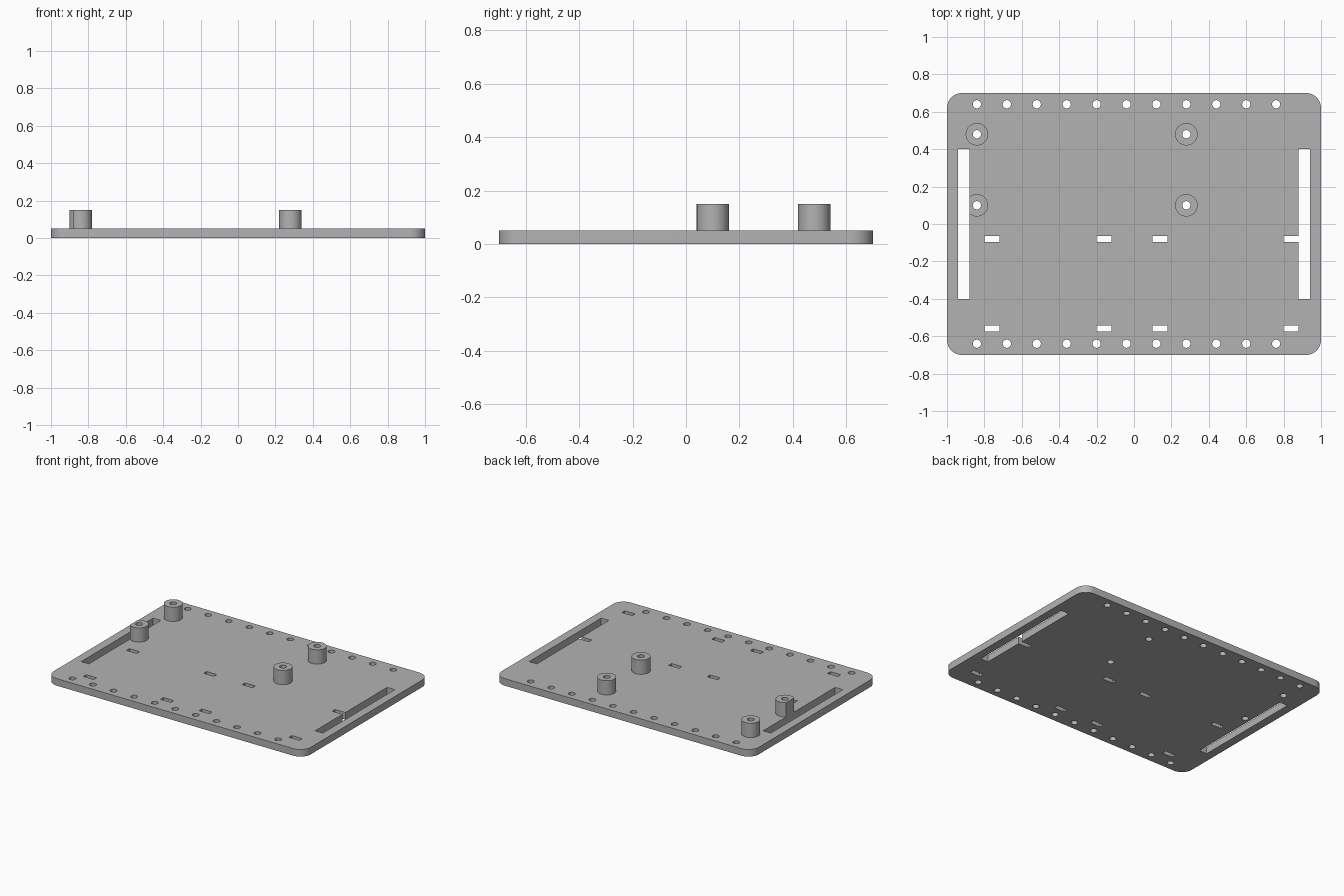
import bpy, bmesh
from math import cos, sin, pi, radians
from mathutils import Matrix

cube = bpy.data.objects.get("Cube")
if cube:
    bpy.data.objects.remove(cube, do_unlink=True)

grey = bpy.data.materials.new("plain grey")
grey.use_nodes = True
colour = (0.45, 0.45, 0.45, 1)
grey.diffuse_color = colour
grey.node_tree.nodes["Principled BSDF"].inputs["Base Color"].default_value = colour

PLATE = 0.05   # plate thickness
TOP = 0.15     # top of the standoffs


def add_box(bm, x0, x1, y0, y1, z0, z1):
    m = Matrix.Translation(((x0 + x1) / 2, (y0 + y1) / 2, (z0 + z1) / 2))
    m = m @ Matrix.Diagonal((x1 - x0, y1 - y0, z1 - z0, 1))
    bmesh.ops.create_cube(bm, size=1, matrix=m)


def add_cylinder(bm, x, y, r, z0, z1, sides):
    bmesh.ops.create_cone(bm, cap_ends=True, segments=sides, radius1=r, radius2=r,
                          depth=z1 - z0, matrix=Matrix.Translation((x, y, (z0 + z1) / 2)))


def make_object(name, bm):
    bmesh.ops.recalc_face_normals(bm, faces=bm.faces)
    mesh = bpy.data.meshes.new(name)
    bm.to_mesh(mesh)
    bm.free()
    mesh.materials.append(grey)
    ob = bpy.data.objects.new(name, mesh)
    bpy.context.collection.objects.link(ob)
    return ob


def combine(target, tool, operation):
    # apply a boolean, then discard the helper
    mod = target.modifiers.new(operation.lower(), 'BOOLEAN')
    mod.operation, mod.solver, mod.object = operation, 'EXACT', tool
    bpy.context.view_layer.update()
    result = bpy.data.meshes.new_from_object(
        target.evaluated_get(bpy.context.evaluated_depsgraph_get()))
    target.modifiers.clear()
    target.data = result
    bpy.data.objects.remove(tool, do_unlink=True)


# base plate with rounded corners
bm = bmesh.new()
radius, steps = 0.08, 10
outline = []
for i, (sx, sy) in enumerate([(1, 1), (-1, 1), (-1, -1), (1, -1)]):
    for k in range(steps + 1):
        a = (i + k / steps) * pi / 2
        outline.append(bm.verts.new((sx * (1 - radius) + radius * cos(a),
                                     sy * (0.7 - radius) + radius * sin(a), 0)))
face = bm.faces.new(outline)
extruded = bmesh.ops.extrude_face_region(bm, geom=[face])["geom"]
bmesh.ops.translate(bm, vec=(0, 0, PLATE),
                    verts=[v for v in extruded if isinstance(v, bmesh.types.BMVert)])
plate = make_object("mounting_plate", bm)

# four round standoffs
posts = [(x, y) for x in (-0.84, 0.28) for y in (0.10, 0.48)]
bm = bmesh.new()
for x, y in posts:
    add_cylinder(bm, x, y, 0.06, PLATE / 2, TOP, 48)
combine(plate, make_object("standoffs", bm), 'UNION')

# screw holes through the standoffs and along the long edges
bm = bmesh.new()
for x, y in posts:
    add_cylinder(bm, x, y, 0.022, -0.1, 0.3, 32)
for i in range(11):
    for y in (-0.64, 0.64):
        add_cylinder(bm, -0.84 + 0.16 * i, y, 0.022, -0.1, 0.3, 32)
combine(plate, make_object("hole_cutters", bm), 'DIFFERENCE')

# long side slots, which also trim the standoff beside them
bm = bmesh.new()
for x in (-0.91, 0.91):
    add_box(bm, x - 0.03, x + 0.03, -0.4, 0.4, -0.1, 0.3)
combine(plate, make_object("long_slot_cutters", bm), 'DIFFERENCE')

# small strap slots; the rear one on the left opens into the long slot
bm = bmesh.new()
for x in (-0.76, -0.16, 0.14, 0.84):
    for y in (-0.56, -0.08):
        extra = 0.02 if (x > 0.8 and y > -0.3) else 0
        add_box(bm, x - 0.04, x + 0.04 + extra, y - 0.016, y + 0.016, -0.1, 0.3)
combine(plate, make_object("strap_slot_cutters", bm), 'DIFFERENCE')

# smooth curved walls, sharp rims
bpy.ops.object.select_all(action='DESELECT')
plate.select_set(True)
bpy.context.view_layer.objects.active = plate
bpy.ops.object.shade_smooth_by_angle(angle=radians(30))
